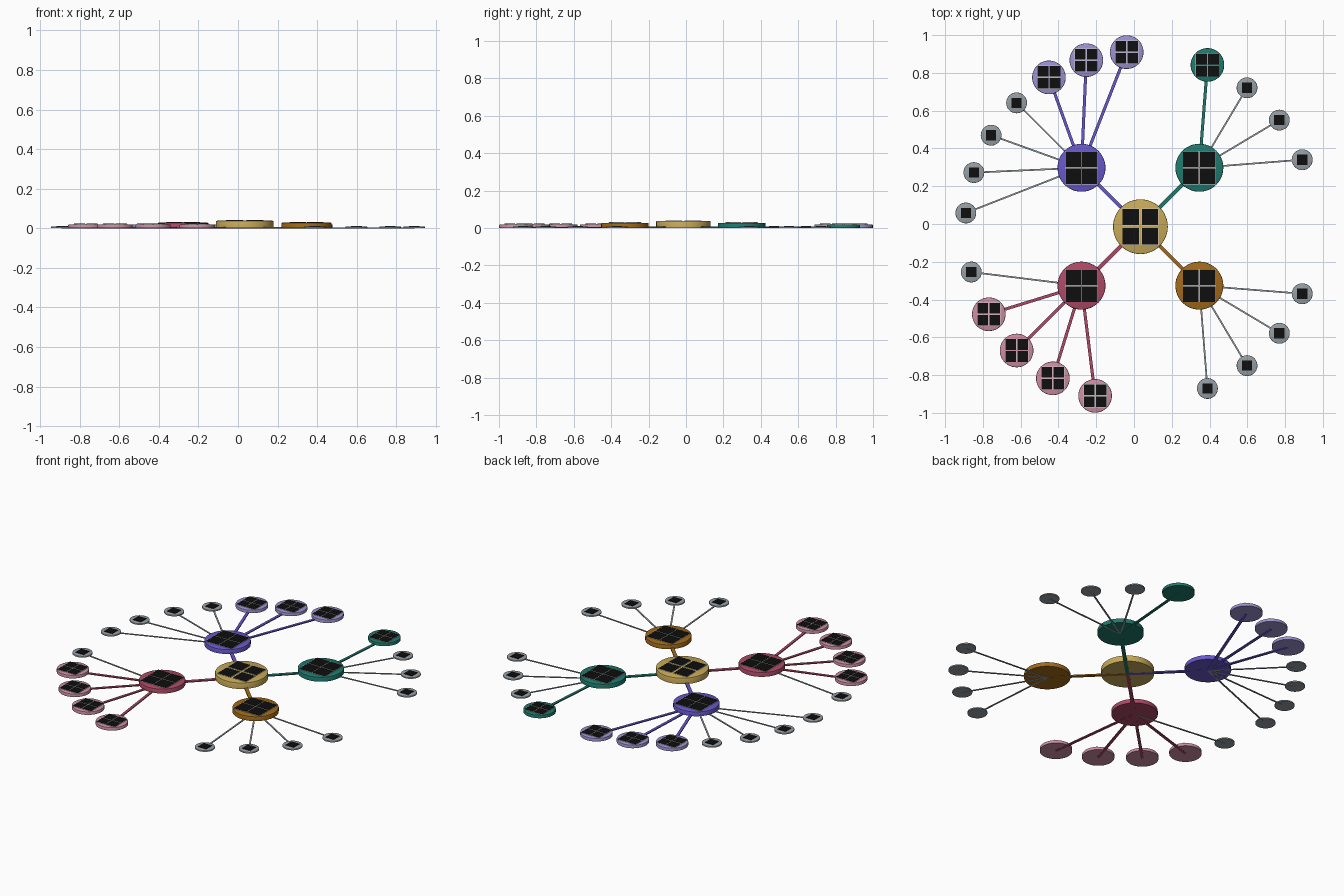
import bpy, bmesh, math
from mathutils import Matrix, Vector

if "Cube" in bpy.data.objects:
    bpy.data.objects.remove(bpy.data.objects["Cube"])

CX, CY = 0.034, -0.0143      # middle of the network
RING = 0.927                 # radius of the outer ring of nodes
HUB_OFFSET = 0.312           # diagonal offset of the four inner hubs


def lin(c):
    c /= 255
    return c / 12.92 if c <= 0.04045 else ((c + 0.055) / 1.055) ** 2.4


def material(name, r, g, b):
    m = bpy.data.materials.new(name)
    m.diffuse_color = (lin(r), lin(g), lin(b), 1)
    m.use_nodes = True
    m.node_tree.nodes["Principled BSDF"].inputs["Base Color"].default_value = m.diffuse_color
    return m


MAT = {
    "gold": material("gold", 201, 170, 88),
    "violet": material("violet", 103, 88, 203),
    "teal": material("teal", 31, 122, 110),
    "brown": material("brown", 162, 106, 26),
    "crimson": material("crimson", 174, 74, 102),
    "lilac": material("lilac", 156, 146, 208),
    "pink": material("pink", 204, 142, 162),
    "grey": material("grey", 150, 158, 164),
    "black": material("black", 14, 14, 14),
    "pale": material("pale", 215, 215, 210),
}


def finish(name, bm, mats, smooth=False):
    me = bpy.data.meshes.new(name)
    bm.to_mesh(me)
    bm.free()
    for m in mats:
        me.materials.append(MAT[m])
    ob = bpy.data.objects.new(name, me)
    bpy.context.collection.objects.link(ob)
    if smooth:
        bpy.ops.object.select_all(action='DESELECT')
        ob.select_set(True)
        bpy.context.view_layer.objects.active = ob
        bpy.ops.object.shade_smooth_by_angle(angle=math.radians(30))
    return ob


def box(bm, size, centre, index=0, turn=0.0):
    mat = Matrix.Translation(centre) @ Matrix.Rotation(turn, 4, 'Z') @ Matrix.Diagonal((*size, 1))
    geo = bmesh.ops.create_cube(bm, size=1, matrix=mat)
    for f in {f for v in geo["verts"] for f in v.link_faces}:
        f.material_index = index


# Disc with a small chamfer on its top rim
def disc(name, x, y, radius, height, colour):
    bm = bmesh.new()
    z0, z1 = 0.001, height - 0.002
    bmesh.ops.create_cone(bm, cap_ends=True, segments=48, radius1=radius, radius2=radius,
                          depth=z1 - z0, matrix=Matrix.Translation((x, y, (z0 + z1) / 2)))
    rim = [e for e in bm.edges if all(v.co.z > z1 - 1e-5 for v in e.verts)]
    bmesh.ops.bevel(bm, geom=rim, offset=min(0.004, height * 0.2), segments=2,
                    profile=0.5, affect='EDGES')
    finish(name, bm, [colour], True)


# Dark square tiles with a fine pale border, lying on a disc
def tiles(name, x, y, z, width, gap, count):
    bm = bmesh.new()
    side = (width - gap * (count - 1)) / count
    for i in range(count):
        for j in range(count):
            px = x - width / 2 + side / 2 + i * (side + gap)
            py = y - width / 2 + side / 2 + j * (side + gap)
            if count > 1:
                box(bm, (side, side, 0.002), (px, py, z - 0.001), 1)
            s = side - (0.004 if count > 1 else 0)
            box(bm, (s, s, 0.003), (px, py, z - 0.0005), 0)
    finish(name, bm, ["black", "pale"])


# Flat bar running between two node centres
def spoke(name, a, b, width, height, colour):
    a, b = Vector(a), Vector(b)
    d, mid = b - a, (a + b) / 2
    bm = bmesh.new()
    box(bm, (d.length, width, height), (mid.x, mid.y, height / 2), 0, math.atan2(d.y, d.x))
    finish(name, bm, [colour])


# Centre hub
disc("centre_hub", CX, CY, 0.145, 0.040, "gold")
tiles("centre_hub_tiles", CX, CY, 0.040, 0.192, 0.012, 2)

# Branches: hub colour, leaf colour, hub side, first angle, step, leaf kinds (L large, s small)
branches = [
    ("violet", "lilac", -1, 1, 94.5, 13.5, "LLLssss"),
    ("teal", "teal", 1, 1, 67.5, -15, "Lsss"),
    ("brown", "grey", 1, -1, -22.5, -15, "ssss"),
    ("crimson", "pink", -1, -1, 195, 15, "sLLLL"),
]
for hue, leaf_hue, sx, sy, start, step, kinds in branches:
    hub = (CX + sx * HUB_OFFSET, CY + sy * HUB_OFFSET)
    disc(hue + "_hub", *hub, 0.127, 0.030, hue)
    tiles(hue + "_hub_tiles", *hub, 0.030, 0.175, 0.003, 2)
    spoke(hue + "_main_spoke", (CX, CY), hub, 0.020, 0.007, hue)
    for i, kind in enumerate(kinds):
        a = math.radians(start + step * i)
        p = (CX + RING * math.cos(a), CY + RING * math.sin(a))
        tag = f"{hue}_leaf_{i + 1}"
        if kind == "L":
            disc(tag, *p, 0.089, 0.022, leaf_hue)
            tiles(tag + "_tiles", *p, 0.022, 0.124, 0.003, 2)
            spoke(tag + "_spoke", hub, p, 0.016, 0.006, hue)
        else:
            disc(tag, *p, 0.055, 0.011, "grey")
            tiles(tag + "_tile", *p, 0.011, 0.054, 0, 1)
            spoke(tag + "_spoke", hub, p, 0.009, 0.004, "grey")
